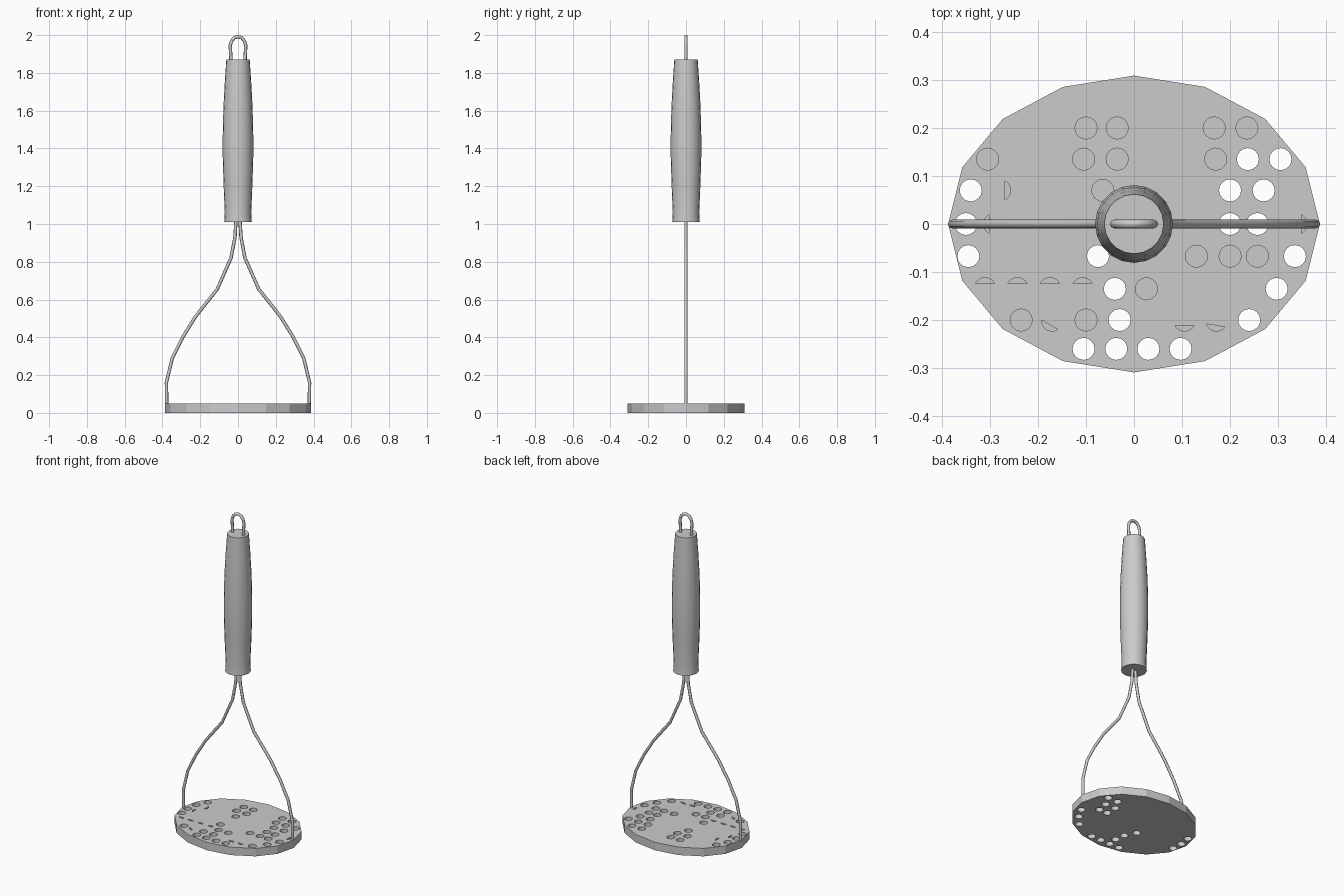
import bpy, bmesh
from math import cos, sin, pi, radians

if "Cube" in bpy.data.objects:
    bpy.data.objects.remove(bpy.data.objects["Cube"])


def link(name, mesh, angle=None):
    ob = bpy.data.objects.new(name, mesh)
    bpy.context.collection.objects.link(ob)
    if angle:
        bpy.ops.object.select_all(action='DESELECT')
        ob.select_set(True)
        bpy.context.view_layer.objects.active = ob
        bpy.ops.object.shade_smooth_by_angle(angle=radians(angle))
    return ob


def prism(bm, outline, z0, z1):
    low = [bm.verts.new((x, y, z0)) for x, y in outline]
    top = [bm.verts.new((x, y, z1)) for x, y in outline]
    bm.faces.new(low[::-1])
    bm.faces.new(top)
    n = len(low)
    for i in range(n):
        j = (i + 1) % n
        bm.faces.new((low[i], low[j], top[j], top[i]))


def to_mesh(bm, name):
    me = bpy.data.meshes.new(name)
    bm.to_mesh(me)
    bm.free()
    return me


def baked(ob):
    dg = bpy.context.evaluated_depsgraph_get()
    return bpy.data.meshes.new_from_object(ob.evaluated_get(dg))


def wire(name, pts, radius):
    cu = bpy.data.curves.new(name + "_path", 'CURVE')
    cu.dimensions = '3D'
    cu.bevel_depth = radius
    cu.bevel_resolution = 2
    cu.use_fill_caps = True
    sp = cu.splines.new('POLY')
    sp.points.add(len(pts) - 1)
    for p, (x, z) in zip(sp.points, pts):
        p.co = (x, 0, z, 1)
    tmp = link(name + "_path", cu)
    me = baked(tmp)
    bpy.data.objects.remove(tmp)
    return link(name, me, 50)


# Mashing plate: 16-sided oval
bm = bmesh.new()
prism(bm, [(0.387 * cos(i * pi / 8), 0.309 * sin(i * pi / 8)) for i in range(16)], 0, 0.05)
plate = link("mashing_plate", to_mesh(bm, "mashing_plate"))

# Holes by row: open right through, then pockets open only at the top
through = {
    -0.26: (-0.105, -0.037, 0.03, 0.097), -0.2: (-0.03, 0.24),
    -0.135: (-0.04, 0.297), -0.067: (-0.345, -0.075, 0.335),
    0: (-0.35, 0.2, 0.257), 0.07: (-0.34, 0.2, 0.27), 0.135: (0.237, 0.305)}
pockets = {
    -0.2: (-0.235, -0.1), -0.135: (0.026,), -0.067: (0.13, 0.2, 0.257),
    0.07: (-0.065,), 0.135: (-0.305, -0.105, -0.035, 0.17),
    0.2: (-0.1, -0.035, 0.167, 0.235)}
# Part-closed holes: x, y and start angle of the remaining crescent
crescents = [(-0.31, -0.135, 30), (-0.243, -0.135, 30), (-0.175, -0.135, 30),
             (-0.107, -0.135, 30), (0.105, -0.2, 210), (0.172, -0.2, 200),
             (-0.17, -0.2, 180), (-0.28, 0.07, 300), (-0.29, 0, 120), (0.337, 0, 300)]
R = 0.023
bm = bmesh.new()
for rows, floor in ((through, -0.02), (pockets, 0.005)):
    for y, xs in rows.items():
        for x in xs:
            prism(bm, [(x + R * cos(i * pi / 8), y + R * sin(i * pi / 8)) for i in range(16)],
                  floor, 0.07)
for x, y, a in crescents:
    arc = [radians(a + 15 * i) for i in range(9)]
    prism(bm, [(x + R * cos(t), y + R * sin(t)) for t in arc], 0.005, 0.07)
cutter = link("hole_cutter", to_mesh(bm, "hole_cutter"))
cutter.hide_render = True
mod = plate.modifiers.new("holes", 'BOOLEAN')
mod.operation = 'DIFFERENCE'
mod.solver = 'EXACT'
mod.object = cutter
cut_mesh = baked(plate)
plate.modifiers.clear()
plate.data = cut_mesh
bpy.data.objects.remove(cutter)

# Two bent wire legs from the plate up into the handle
leg = [(0.377, 0.03), (0.379, 0.16), (0.348, 0.29), (0.293, 0.4), (0.225, 0.51),
       (0.11, 0.655), (0.037, 0.82), (0.016, 0.93), (0.01, 1.03)]
for side, name in ((1, "right_leg"), (-1, "left_leg")):
    wire(name, [(side * x, z) for x, z in leg], 0.009)

# Turned handle grip
profile = [(0.073, 1.01), (0.07, 1.06), (0.076, 1.2), (0.081, 1.36), (0.081, 1.46),
           (0.077, 1.62), (0.07, 1.75), (0.062, 1.87)]
N = 20
bm = bmesh.new()
rings = [[bm.verts.new((r * cos(2 * pi * i / N), r * sin(2 * pi * i / N), z)) for i in range(N)]
         for r, z in profile]
for a, b in zip(rings, rings[1:]):
    for i in range(N):
        j = (i + 1) % N
        bm.faces.new((a[i], a[j], b[j], b[i]))
bm.faces.new(rings[0][::-1])
bm.faces.new(rings[-1])
link("handle", to_mesh(bm, "handle"), 40)

# Hanging loop
half = [(0.036, 1.85), (0.039, 1.9), (0.041, 1.945), (0.034, 1.97), (0.018, 1.987)]
wire("hanging_loop", half + [(0, 1.991)] + [(-x, z) for x, z in half[::-1]], 0.009)
